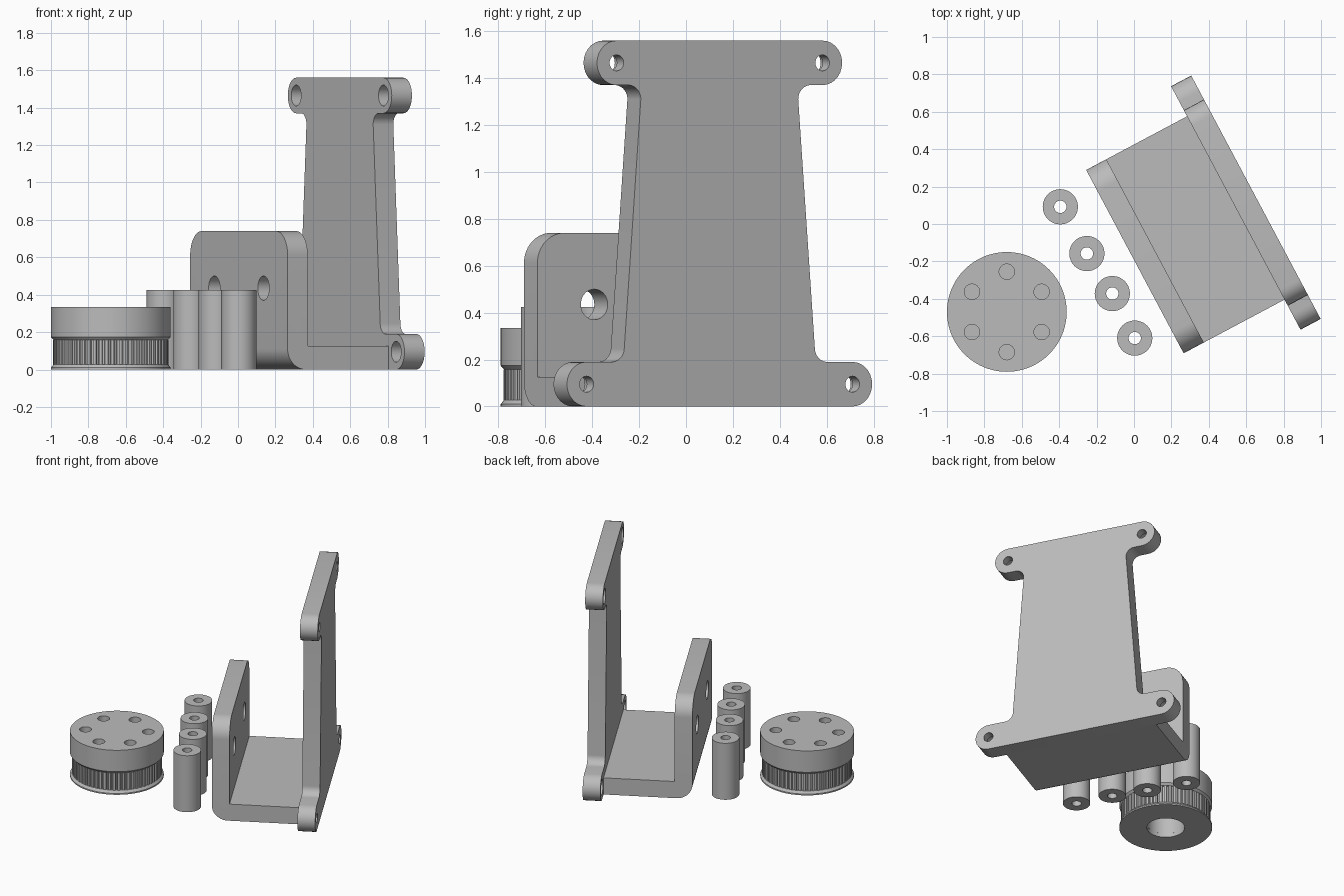
import bpy, bmesh, math
from mathutils import Matrix, Vector

if "Cube" in bpy.data.objects:
    bpy.data.objects.remove(bpy.data.objects["Cube"])

grey = bpy.data.materials.new("mid grey")
grey.diffuse_color = (0.5, 0.5, 0.5, 1)
grey.use_nodes = True
grey.node_tree.nodes["Principled BSDF"].inputs["Base Color"].default_value = grey.diffuse_color


def finish(name, bm):
    bmesh.ops.recalc_face_normals(bm, faces=bm.faces[:])
    me = bpy.data.meshes.new(name)
    bm.to_mesh(me)
    bm.free()
    me.materials.append(grey)
    ob = bpy.data.objects.new(name, me)
    bpy.context.collection.objects.link(ob)
    return ob


def prism_bm(points, push):
    """Extrude a closed 3D outline along a vector."""
    bm = bmesh.new()
    face = bm.faces.new([bm.verts.new(p) for p in points])
    out = bmesh.ops.extrude_face_region(bm, geom=[face])
    moved = [g for g in out["geom"] if isinstance(g, bmesh.types.BMVert)]
    bmesh.ops.translate(bm, verts=moved, vec=push)
    return bm


def lathe(name, profile, location, steps=96):
    """Spin a closed (radius, z) profile around the z axis."""
    bm = bmesh.new()
    vs = [bm.verts.new((r, 0, z)) for r, z in profile]
    es = [bm.edges.new((vs[i], vs[(i + 1) % len(vs)])) for i in range(len(vs))]
    bmesh.ops.spin(bm, geom=vs + es, cent=(0, 0, 0), axis=(0, 0, 1),
                   angle=math.tau, steps=steps, use_duplicate=False)
    bmesh.ops.remove_doubles(bm, verts=bm.verts[:], dist=1e-5)
    bmesh.ops.dissolve_degenerate(bm, edges=bm.edges[:], dist=1e-5)
    ob = finish(name, bm)
    ob.location = location
    return ob


def drill(ob, holes, axis):
    """Cut round holes, each (centre, radius, length), along local y or z."""
    turn = Matrix.Rotation(math.pi / 2, 4, 'X') if axis == 'Y' else Matrix()
    for centre, radius, length in holes:
        bm = bmesh.new()
        bmesh.ops.create_cone(bm, cap_ends=True, segments=40, radius1=radius,
                              radius2=radius, depth=length,
                              matrix=Matrix.Translation(centre) @ turn)
        cutter = finish("cutter", bm)
        cutter.hide_render = True
        cutter.matrix_world = ob.matrix_basis.copy()
        mod = ob.modifiers.new("hole", 'BOOLEAN')
        mod.operation, mod.solver, mod.object = 'DIFFERENCE', 'EXACT', cutter
        bpy.context.view_layer.update()
        dg = bpy.context.evaluated_depsgraph_get()
        me = bpy.data.meshes.new_from_object(ob.evaluated_get(dg))
        ob.modifiers.clear()
        ob.data = me
        bpy.data.objects.remove(cutter)


def arc(cx, cz, r, a0, a1, n=14):
    return [(cx + r * math.cos(math.radians(a0 + (a1 - a0) * i / n)),
             cz + r * math.sin(math.radians(a0 + (a1 - a0) * i / n)))
            for i in range(n + 1)]


# The bracket is turned: local x runs along the plates, local y points outward
place = Matrix.Translation((0.652, 0.143, 0)) @ Matrix.Rotation(math.radians(-62), 4, 'Z')
T = 0.122
DEPTH = 0.733

# Tall plate: tapered outline with four rounded ears
half = (arc(0.642, 0.095, 0.095, -90, 90) + arc(0.52, 0.25, 0.06, 270, 180)
        + arc(0.44, 1.31, 0.06, 180, 90) + arc(0.497, 1.465, 0.095, -90, 90))
outline = half + [(-x, z) for x, z in reversed(half)]
tall_plate = finish("tall_plate", prism_bm([(x, 0, z) for x, z in outline], (0, -T, 0)))
tall_plate.matrix_basis = place

# Ear holes, each with a wider counterbore on the inner side
ears = [(s * x, z) for x, z in ((0.642, 0.095), (0.497, 1.465)) for s in (-1, 1)]
drill(tall_plate, [((x, -T / 2, z), 0.034, 0.4) for x, z in ears], 'Y')
drill(tall_plate, [((x, -T, z), 0.056, 0.12) for x, z in ears], 'Y')

# Floor and short plate: L section with a rounded outer bottom edge
W, H = 0.555, 0.74
section = ([(-T + 0.01, 0), (-T + 0.01, 0.125), (-DEPTH + T, 0.125), (-DEPTH + T, H),
            (-DEPTH, H)] + arc(-DEPTH + 0.11, 0.11, 0.11, 180, 270))
bm = prism_bm([(-W, y, z) for y, z in section], (2 * W, 0, 0))
corners = [e for e in bm.edges
           if all(v.co.z > H - 0.001 for v in e.verts)
           and abs(e.verts[0].co.x - e.verts[1].co.x) < 0.001]
bmesh.ops.bevel(bm, geom=corners, offset=0.13, segments=12, profile=0.5, affect='EDGES')
cradle = finish("floor_and_short_plate", bm)
cradle.matrix_basis = place
drill(cradle, [((s * 0.28, -DEPTH + T / 2, 0.435), 0.065, 0.3) for s in (-1, 1)], 'Y')

# Four tubular spacers
for i, (x, y) in enumerate(((-0.394, 0.092), (-0.252, -0.158), (-0.116, -0.372), (0.004, -0.61))):
    lathe(f"spacer_{i + 1}", [(0.033, 0), (0.094, 0), (0.094, 0.425), (0.033, 0.425)],
          (x, y, 0), 48)

# Pulley: thin lower flange, toothed ring and solid cap
centre = Vector((-0.68, -0.47, 0))
lathe("pulley_flange", [(0.13, 0), (0.32, 0), (0.32, 0.01), (0.306, 0.028), (0.13, 0.028)], centre)

TEETH = 60
ring = []
for i in range(TEETH):
    for f, r in ((0.0, 0.308), (0.5, 0.308), (0.6, 0.296), (0.9, 0.296)):
        a = math.tau * (i + f) / TEETH
        ring.append((r * math.cos(a), r * math.sin(a), 0.028))
tooth_ring = finish("pulley_tooth_ring", prism_bm(ring, (0, 0, 0.13)))
tooth_ring.location = centre
bpy.context.view_layer.update()
drill(tooth_ring, [((0, 0, 0.1), 0.13, 0.4)], 'Z')

cap = lathe("pulley_cap", [(0, 0.25), (0.09, 0.25), (0.09, 0.158), (0.306, 0.158),
                           (0.32, 0.174), (0.32, 0.335), (0, 0.335)], centre)
bpy.context.view_layer.update()
holes = []
for k in range(6):
    a = math.radians(90 + 60 * k)
    holes.append(((0.215 * math.cos(a), 0.215 * math.sin(a), 0.335), 0.041, 0.24))
drill(cap, holes, 'Z')

# Smooth the round surfaces, keep the edges crisp
bpy.ops.object.select_all(action='DESELECT')
for ob in bpy.context.scene.objects:
    ob.select_set(True)
bpy.context.view_layer.objects.active = cap
bpy.ops.object.shade_smooth_by_angle(angle=math.radians(30))
